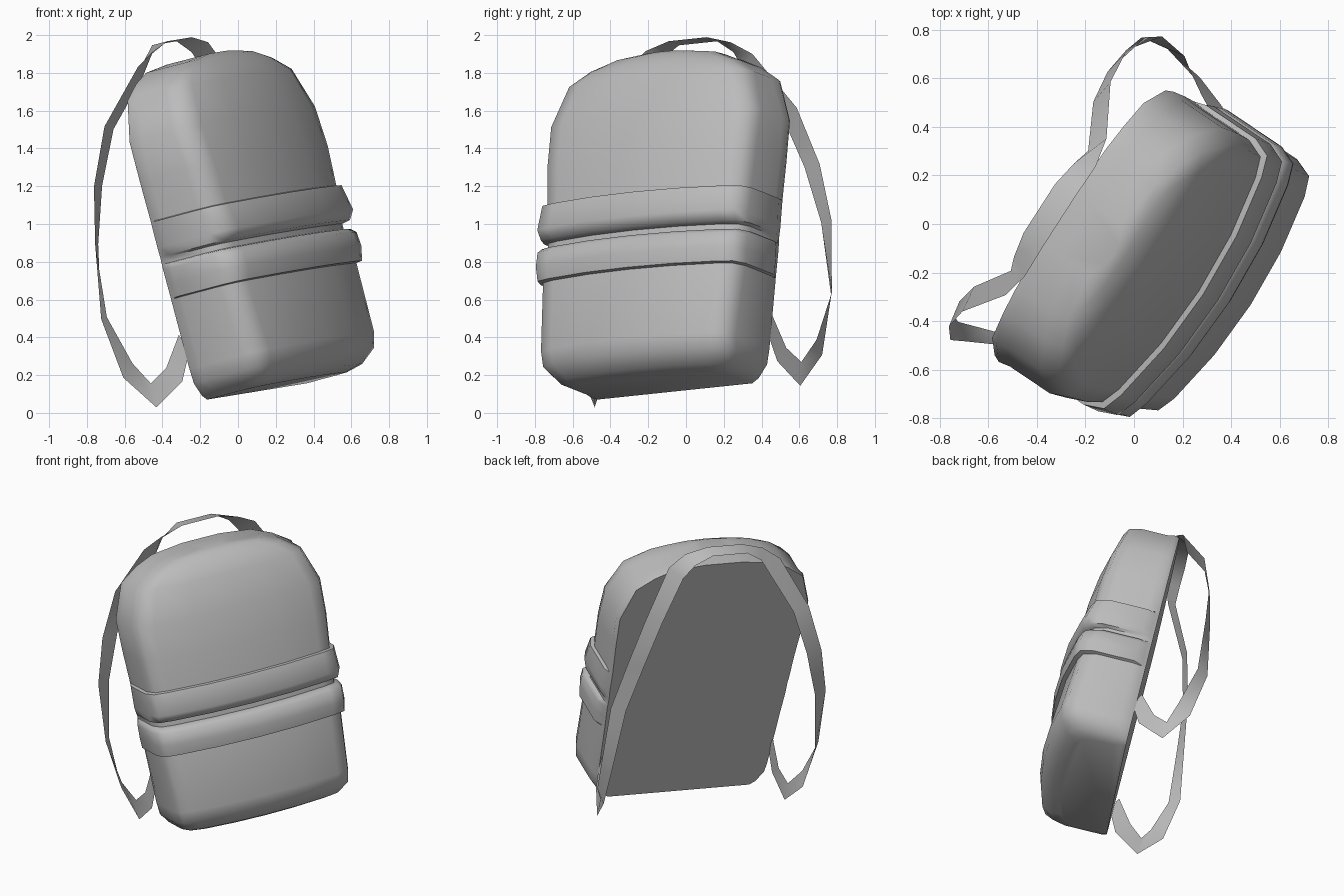
import bpy, bmesh, math
from mathutils import Vector, Matrix

cube = bpy.data.objects.get("Cube")
if cube:
    bpy.data.objects.remove(cube, do_unlink=True)

# Tilted frame of the pack: across, up along the back, out of the front
ACROSS = Vector((0.54, 0.837, 0.088)).normalized()
UP = Vector((-0.228, 0.045, 0.973)).normalized()
FRONT = ACROSS.cross(UP).normalized()
BACK = 0.138

grey = bpy.data.materials.new("plain grey")
grey.use_nodes = True
grey.diffuse_color = (0.5, 0.5, 0.5, 1)
grey.node_tree.nodes["Principled BSDF"].inputs["Base Color"].default_value = (0.5, 0.5, 0.5, 1)


def place(w, u, d):
    return ACROSS * (w + 0.015) + UP * u + FRONT * d


def finish(name, bm, angle):
    bmesh.ops.recalc_face_normals(bm, faces=bm.faces[:])
    mesh = bpy.data.meshes.new(name)
    bm.to_mesh(mesh)
    bm.free()
    mesh.materials.append(grey)
    obj = bpy.data.objects.new(name, mesh)
    bpy.context.collection.objects.link(obj)
    bpy.ops.object.select_all(action="DESELECT")
    obj.select_set(True)
    bpy.context.view_layer.objects.active = obj
    bpy.ops.object.shade_smooth_by_angle(angle=math.radians(angle))
    return obj


def section(u, h, f, hb):
    """Cross-section: flat back, straight sides, bowed front."""
    bow = 0.06 * h / 0.65
    half = [(hb * 0.98, BACK), (hb, BACK + 0.03), (h, BACK + 0.08), (h, f - 0.11),
            (h * 0.95, f - 0.03), (h * 0.82, f), (h * 0.42, f + bow * 0.75)]
    ring = half + [(0, f + bow)] + [(-w, d) for w, d in reversed(half)]
    return [place(w, u, d) for w, d in ring]


# Sections from base to dome: height, half width, front depth, half width at back
sections = [
    (0.085, 0.48, 0.45, 0.50),
    (0.11, 0.54, 0.52, 0.54),
    (0.18, 0.60, 0.58, 0.59),
    (0.26, 0.605, 0.60, 0.60),
    (0.64, 0.63, 0.575, 0.62),
    # pocket rim
    (0.645, 0.65, 0.60, 0.62),
    (0.72, 0.655, 0.615, 0.625),
    (0.80, 0.655, 0.605, 0.63),
    (0.825, 0.645, 0.575, 0.63),
    # groove
    (0.83, 0.63, 0.545, 0.63),
    (0.86, 0.63, 0.545, 0.63),
    # flap
    (0.87, 0.65, 0.585, 0.63),
    (0.92, 0.657, 0.615, 0.635),
    (1.06, 0.655, 0.58, 0.64),
    (1.065, 0.635, 0.56, 0.64),
    # main compartment and dome
    (1.28, 0.65, 0.555, 0.655),
    (1.50, 0.655, 0.53, 0.665),
    (1.72, 0.575, 0.49, 0.59),
    (1.80, 0.46, 0.455, 0.47),
    (1.85, 0.34, 0.42, 0.35),
    (1.875, 0.12, 0.40, 0.13),
]
bm = bmesh.new()
rings = [[bm.verts.new(p) for p in section(*s)] for s in sections]
for low, high in zip(rings, rings[1:]):
    for i in range(len(low)):
        j = (i + 1) % len(low)
        bm.faces.new((low[i], low[j], high[j], high[i]))
bm.faces.new(rings[0])
bm.faces.new(rings[-1])
finish("pack_body", bm, 50)

# Strap half: centre point and half-width direction, both as across, up, front
strap_half = [
    ((0.12, 1.995, 0.12), (0, 0, -0.05)),
    ((0.25, 1.94, 0.12), (-0.02, -0.015, -0.045)),
    ((0.34, 1.86, 0.10), (-0.045, -0.03, -0.025)),
    ((0.51, 1.61, -0.06), (-0.055, -0.01, -0.01)),
    ((0.62, 1.32, -0.14), (-0.055, 0, -0.01)),
    ((0.70, 1.02, -0.18), (-0.045, 0, -0.02)),
    ((0.725, 0.63, -0.225), (-0.025, 0, -0.035)),
    ((0.70, 0.33, -0.17), (-0.01, -0.03, -0.045)),
    ((0.65, 0.17, -0.08), (0, -0.065, 0)),
    ((0.61, 0.25, 0.05), (0, -0.045, 0.04)),
    ((0.585, 0.40, 0.14), (0, -0.05, 0.02)),
]


def mirrored(row):
    return [(-v[0], v[1], v[2]) for v in row]


# One ribbon forms the carrying handle and both shoulder straps
path = [mirrored(r) for r in reversed(strap_half)] + strap_half
bm = bmesh.new()
pairs = []
for centre, side in path:
    c, s = Vector(centre), Vector(side)
    pairs.append([bm.verts.new(place(*(c + s))), bm.verts.new(place(*(c - s)))])
for a, b in zip(pairs, pairs[1:]):
    bm.faces.new((a[0], b[0], b[1], a[1]))
finish("handle_and_shoulder_straps", bm, 50)
